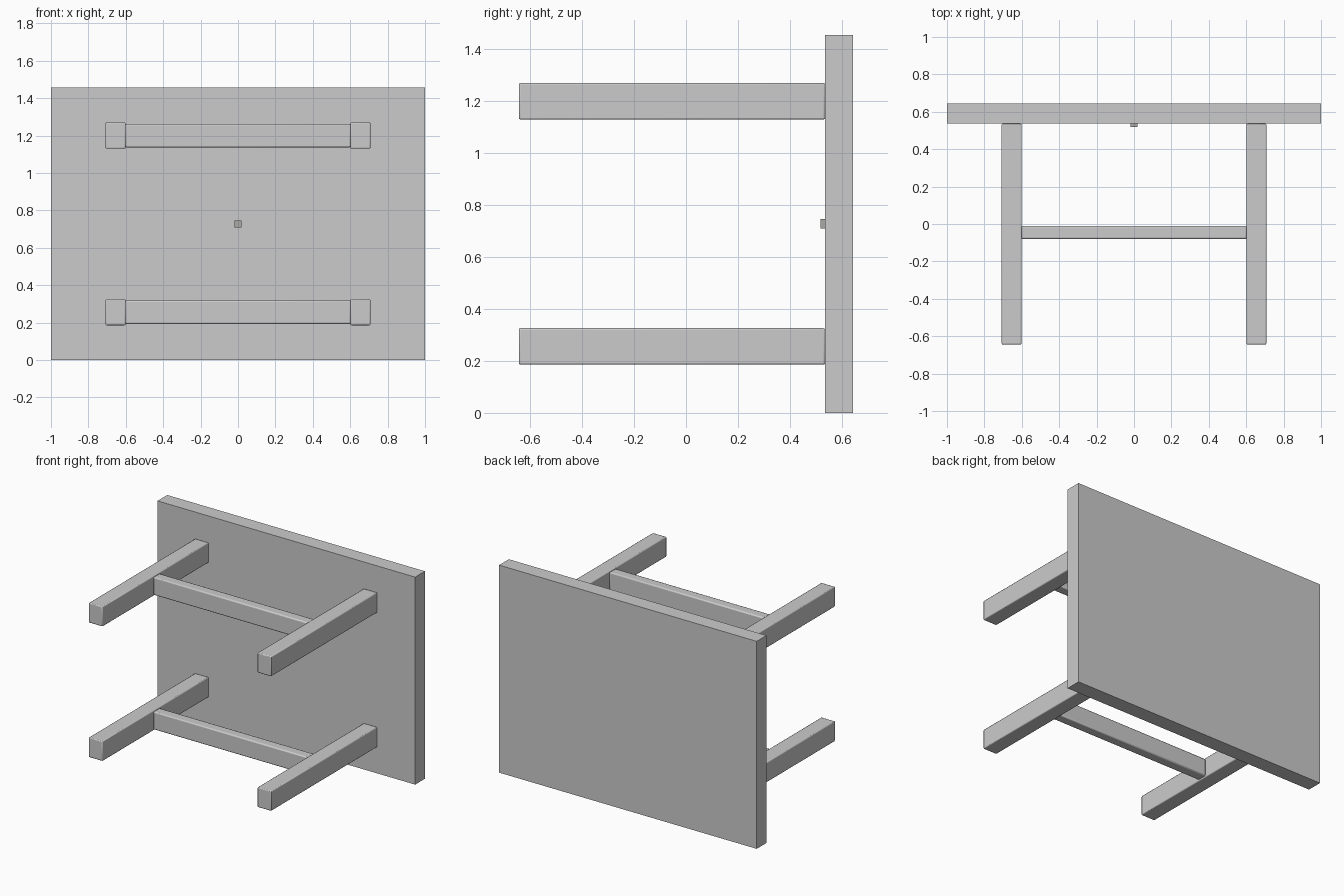
import bpy

if "Cube" in bpy.data.objects:
    bpy.data.objects.remove(bpy.data.objects["Cube"])


def box(name, x, y, z, bevel=0.0):
    """Axis-aligned box from (min, max) ranges, with optional softened edges."""
    bpy.ops.mesh.primitive_cube_add(size=1, location=[sum(r) / 2 for r in (x, y, z)])
    ob = bpy.context.object
    ob.name = name
    ob.scale = [r[1] - r[0] for r in (x, y, z)]
    bpy.ops.object.transform_apply(location=False, rotation=False, scale=True)
    if bevel:
        mod = ob.modifiers.new("soft_edges", 'BEVEL')
        mod.width = bevel
        mod.segments = 2
        bpy.ops.object.shade_smooth_by_angle()
    return ob


# Table top, standing on its long edge
box("table_top", (-1, 1), (0.536, 0.644), (0, 1.456))

# Two leg pairs, each joined by a cross rail
for level, zc in (("lower", 0.256), ("upper", 1.2)):
    for side, s in (("left", -1), ("right", 1)):
        xs = sorted((s * 0.601, s * 0.708))
        box(f"{level}_{side}_leg", xs, (-0.644, 0.536), (zc - 0.07, zc + 0.07), 0.006)
    box(f"{level}_rail", (-0.603, 0.603), (-0.08, -0.01), (zc - 0.063, zc + 0.063), 0.008)

# Small block under the middle of the top
block = box("centre_block", (-0.018, 0.018), (0.518, 0.538), (0.71, 0.746))
grey = bpy.data.materials.new("block_grey")
grey.diffuse_color = (0.4, 0.4, 0.38, 1)
grey.use_nodes = True
grey.node_tree.nodes["Principled BSDF"].inputs["Base Color"].default_value = grey.diffuse_color
block.data.materials.append(grey)
